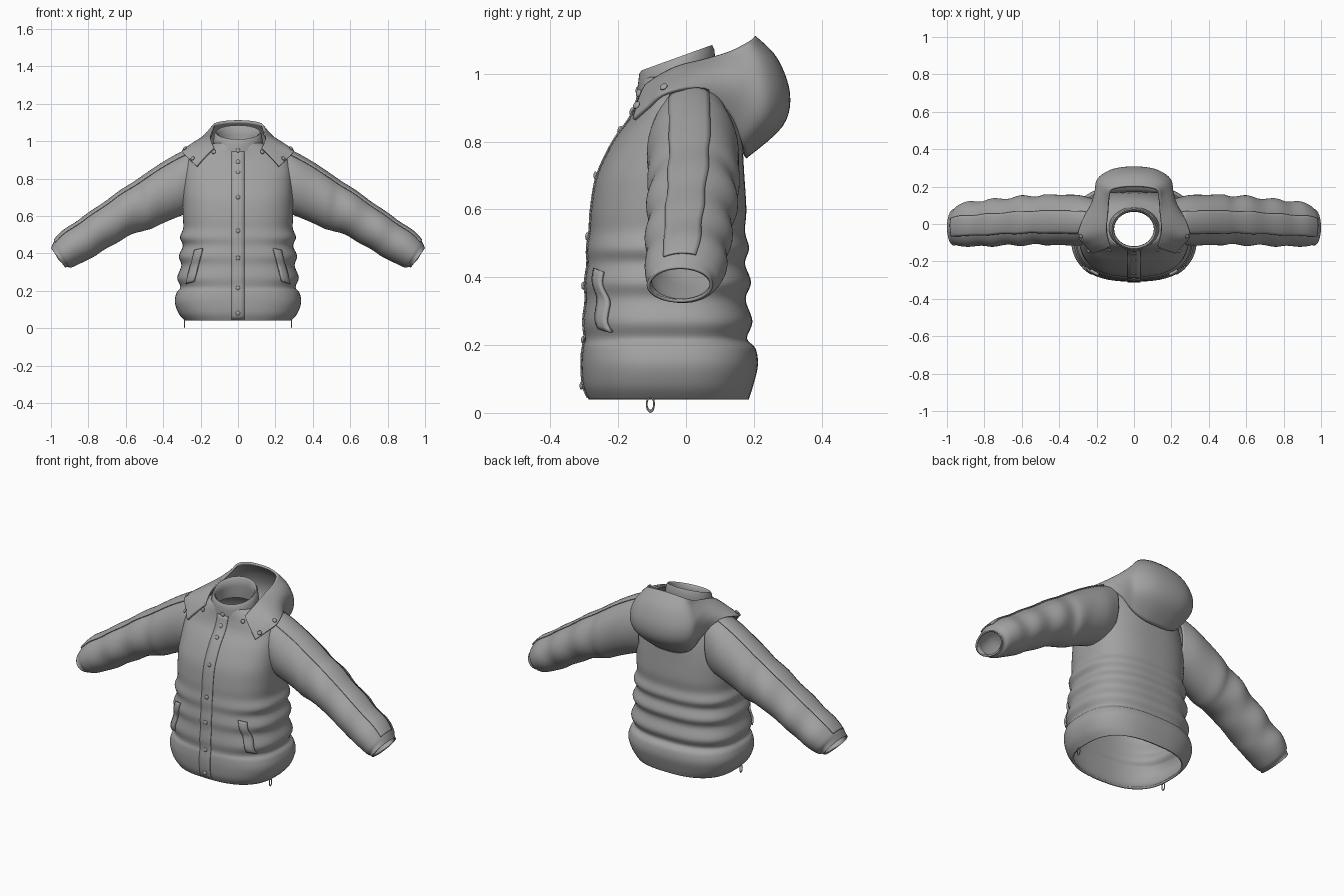
import bpy, bmesh, math
from mathutils import Vector

if "Cube" in bpy.data.objects:
    bpy.data.objects.remove(bpy.data.objects["Cube"])

fabric = bpy.data.materials.new("grey fabric")
fabric.diffuse_color = (0.36, 0.36, 0.36, 1)
fabric.use_nodes = True
fabric.node_tree.nodes["Principled BSDF"].inputs["Base Color"].default_value = fabric.diffuse_color


def spline(rows, n):
    """Catmull-Rom through rows of numbers, n steps per span."""
    out = []
    for i in range(len(rows) - 1):
        p0, p1, p2, p3 = (rows[max(0, min(len(rows) - 1, i + k))] for k in (-1, 0, 1, 2))
        for s in range(n):
            t = s / n
            out.append([0.5 * (2 * b + (c - a) * t + (2 * a - 5 * b + 4 * c - d) * t * t
                               + (3 * b - a - 3 * c + d) * t ** 3)
                        for a, b, c, d in zip(p0, p1, p2, p3)])
    out.append(list(rows[-1]))
    return out


def finish(ob, thick=0, offset=-1, mirror=False, angle=50):
    ob.data.materials.append(fabric)
    if thick:
        m = ob.modifiers.new("thickness", 'SOLIDIFY')
        m.thickness, m.offset = thick, offset
    if mirror:
        ob.modifiers.new("mirror", 'MIRROR').use_mirror_merge = False
    bpy.ops.object.select_all(action='DESELECT')
    ob.select_set(True)
    bpy.context.view_layer.objects.active = ob
    bpy.ops.object.shade_smooth_by_angle(angle=math.radians(angle))
    return ob


def loft(name, rows, closed=False, **kw):
    """Skin a grid of points."""
    bm = bmesh.new()
    vs = [[bm.verts.new(p) for p in r] for r in rows]
    n = len(rows[0])
    for i in range(len(rows) - 1):
        for j in range(n if closed else n - 1):
            k = (j + 1) % n
            bm.faces.new((vs[i][j], vs[i][k], vs[i + 1][k], vs[i + 1][j]))
    me = bpy.data.meshes.new(name)
    bm.to_mesh(me)
    bm.free()
    ob = bpy.data.objects.new(name, me)
    bpy.context.collection.objects.link(ob)
    return finish(ob, **kw)


# Quilted body: z, half width, front y, back y
YC = -0.05
body = spline([
    (.04, .285, -.287, .185), (.08, .318, -.303, .198), (.14, .338, -.308, .212),
    (.19, .328, -.305, .205), (.22, .308, -.298, .180), (.27, .325, -.303, .196),
    (.335, .303, -.295, .176), (.385, .316, -.298, .192), (.44, .295, -.290, .174),
    (.485, .310, -.292, .186), (.535, .293, -.284, .174), (.60, .295, -.280, .178),
    (.70, .295, -.262, .172), (.80, .290, -.215, .165), (.87, .280, -.165, .150),
    (.92, .255, -.145, .130), (.96, .190, -.137, .105), (.99, .130, -.130, .085)], 5)


def power(z):
    return 2.6 if z < .7 else 2.6 - .6 * (z - .7) / .29


def body_ring(z, hw, yf, yb, n=80):
    ring, e = [], 2 / power(z)
    for j in range(n):
        c, s = math.cos(2 * math.pi * j / n), math.sin(2 * math.pi * j / n)
        r = yb - YC if s > 0 else YC - yf
        ring.append((hw * math.copysign(abs(c) ** e, c), YC + r * math.copysign(abs(s) ** e, s), z))
    return ring


def front_y(x, z):
    """Front surface of the body."""
    k = next((i for i in range(1, len(body)) if body[i][0] >= z), len(body) - 1)
    a, b = body[k - 1], body[k]
    t = (z - a[0]) / (b[0] - a[0])
    hw, yf = a[1] + (b[1] - a[1]) * t, a[2] + (b[2] - a[2]) * t
    p = power(z)
    return YC - (YC - yf) * max(0, 1 - min(1, abs(x) / hw) ** p) ** (1 / p)


loft("body", [body_ring(*r) for r in body], closed=True, thick=.012)

# Front placket
loft("placket", [[(x, front_y(x, z), z) for x in (-.035, -.012, .012, .035)]
                 for z in [.045 + .0225 * i for i in range(41)]], thick=.004, offset=1, angle=30)

# Standing collar, higher at the back
collar = []
for t, hw, hy, lift in [(0, .140, .116, 0), (.3, .137, .117, 0), (.7, .130, .113, 0), (.92, .127, .111, 0),
                        (1, .118, .104, .005), (.95, .107, .094, 0), (.6, .106, .092, 0), (0, .112, .098, 0)]:
    ring = []
    for j in range(48):
        a = 2 * math.pi * j / 48
        low = .93 + .03 * (math.sin(a) + 1) / 2
        high = 1.005 + .075 * (math.sin(a) + 1) / 2
        ring.append((hw * math.cos(a), -.027 + hy * math.sin(a), low + (high - low) * t + lift))
    collar.append(ring)
loft("collar", collar, closed=True)

# Sleeves: top x, z, bottom x, z, centre y, half depth
sleeve = spline([
    (.20, .980, .23, .620, .02, .115), (.30, .938, .295, .605, .02, .135), (.40, .882, .40, .562, .022, .134),
    (.49, .822, .46, .533, .022, .136), (.55, .780, .505, .520, .020, .126), (.63, .730, .575, .500, .018, .136),
    (.71, .670, .64, .460, .012, .122), (.79, .617, .715, .420, .008, .130), (.86, .565, .77, .382, .002, .118),
    (.93, .520, .835, .350, .000, .122), (.975, .475, .89, .325, -.008, .110),
    (.990, .450, .910, .327, -.014, .097), (1.0, .428, .925, .325, -.018, .098)], 5)


def sleeve_point(row, a, off=0):
    tx, tz, bx, bz, yc, hy = row
    c, h = Vector(((tx + bx) / 2, yc, (tz + bz) / 2)), Vector(((tx - bx) / 2, 0, (tz - bz) / 2))
    return c + h * (1 + off / h.length) * math.cos(a) - Vector((0, (hy + off) * math.sin(a), 0))


loft("sleeve", [[sleeve_point(r, 2 * math.pi * j / 48) for j in range(48)] for r in sleeve],
     closed=True, thick=.01, mirror=True)
loft("sleeve_stripe", [[sleeve_point(r, -.36 + .9 * j / 8, .001) for j in range(9)] for r in sleeve[3:52]],
     thick=.006, offset=1, mirror=True, angle=30)

# Lowered hood: columns from front flap to centre back, outer edge up to the rim
hood = [
    [(.222, -.158, .868), (.203, -.152, .890), (.180, -.145, .915), (.155, -.135, .942), (.130, -.122, .968)],
    [(.262, -.115, .905), (.240, -.110, .930), (.210, -.104, .953), (.177, -.095, .975), (.142, -.080, .997)],
    [(.300, -.060, .948), (.265, -.055, .970), (.228, -.045, .990), (.188, -.035, 1.010), (.148, -.022, 1.025)],
    [(.262, .050, .958), (.240, .060, .985), (.210, .065, 1.012), (.175, .065, 1.032), (.142, .058, 1.045)],
    [(.205, .130, .880), (.212, .165, .940), (.205, .170, .995), (.180, .155, 1.035), (.140, .128, 1.066)],
    [(.155, .165, .795), (.190, .228, .870), (.194, .242, .950), (.170, .222, 1.030), (.128, .183, 1.094)],
    [(.085, .175, .758), (.110, .272, .850), (.115, .293, .940), (.100, .260, 1.040), (.072, .202, 1.108)],
    [(0, .178, .750), (0, .285, .845), (0, .307, .940), (0, .270, 1.045), (0, .205, 1.112)]]
left = [[(-x, y, z) for x, y, z in col] for col in hood[:-1]]
cols = [spline(c, 5) for c in left + hood[::-1]]
hood_rows = [spline(line, 5) for line in zip(*cols)]
loft("hood", list(zip(*hood_rows)), thick=.012)

# Slanted pocket welts
for side in (-1, 1):
    rows = []
    for i in range(15):
        t = i / 14
        z, xc = .245 + .175 * t, .252 - .045 * t
        r = [(side * (xc + d), front_y(xc + d, z) - .001, z + d * -.25) for d in (-.021, -.007, .007, .021)]
        rows.append(r if side > 0 else r[::-1])
    loft("pocket_welt", rows, thick=.011, offset=1, angle=30)


# Snap buttons
def snap(name, p, d, r=.012):
    bpy.ops.mesh.primitive_uv_sphere_add(segments=16, ring_count=8, radius=r, location=p)
    ob = bpy.context.object
    ob.name = name
    ob.scale = (1, 1, .5)
    ob.rotation_euler = Vector(d).to_track_quat('Z', 'Y').to_euler()
    finish(ob)


for z in (.95, .89, .835, .70, .52, .375, .215, .08):
    y = -.143 if z > .94 else front_y(0, z) - .005
    snap("front_snap", (0, y, z), (0, -1, .4 if .75 < z < .9 else 0))
for s in (-1, 1):
    snap("flap_snap", (s * .243, -.146, .908), (s * .6, -.6, .5))
    snap("flap_snap", (s * .285, -.066, .962), (s * .6, -.4, .7))
    snap("collar_snap", (s * .130, -.140, .943), (s * .4, -.8, .3))
    # Drawcord loops at the hem
    bpy.ops.mesh.primitive_torus_add(major_segments=20, minor_segments=6, major_radius=.012, minor_radius=.0028,
                                     location=(s * .285, -.105, .026), rotation=(0, math.pi / 2, 0))
    cord = bpy.context.object
    cord.name = "drawcord_loop"
    cord.scale = (1.75, .9, 1)
    finish(cord)
